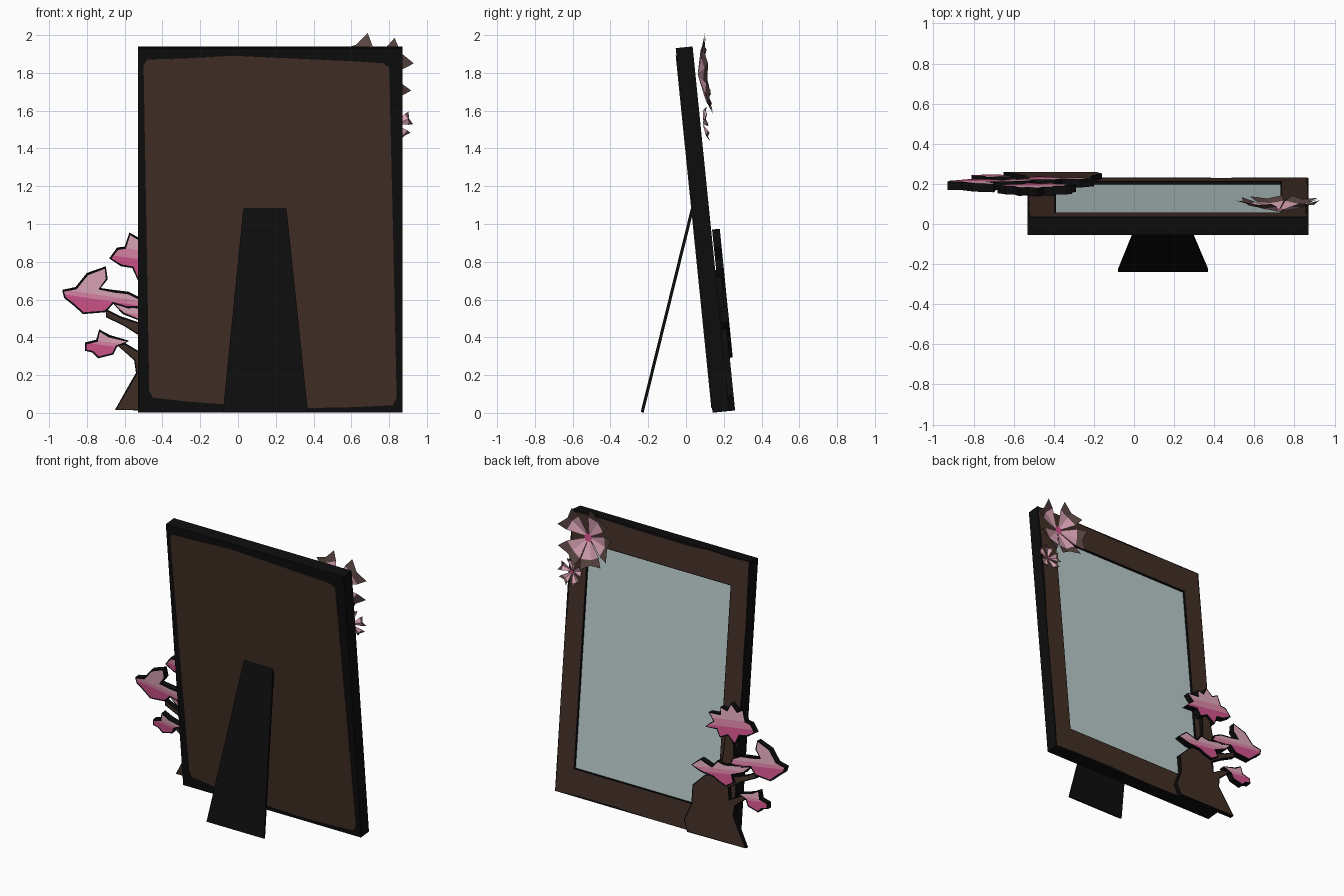
import bpy, bmesh, math, random
from mathutils import Matrix, Vector

if "Cube" in bpy.data.objects:
    bpy.data.objects.remove(bpy.data.objects["Cube"])

random.seed(4)

def colour(name, r, g, b):
    m = bpy.data.materials.new(name)
    m.diffuse_color = (r, g, b, 1)
    m.use_nodes = True
    m.node_tree.nodes["Principled BSDF"].inputs["Base Color"].default_value = m.diffuse_color
    return m

BLACK = colour("black", 0.004, 0.004, 0.004)
BROWN = colour("dark_brown", 0.054, 0.028, 0.019)
GLASS = colour("mirror_grey", 0.50, 0.60, 0.60)
LIGHT = colour("light_pink", 0.76, 0.40, 0.50)
MID = colour("rose_pink", 0.74, 0.25, 0.40)
DEEP = colour("deep_pink", 0.66, 0.09, 0.27)
TIP = colour("mauve_brown", 0.10, 0.06, 0.055)

# Leaning board space: x across, z up the board, y out of the mirror side
LEAN = Matrix.Translation((0, 0.23, 0.01)) @ Matrix.Rotation(0.1007, 4, 'X')

def finish(name, bm, mats, matrix=LEAN):
    me = bpy.data.meshes.new(name)
    bm.to_mesh(me)
    bm.free()
    for m in mats:
        me.materials.append(m)
    ob = bpy.data.objects.new(name, me)
    ob.matrix_world = matrix
    bpy.context.collection.objects.link(ob)
    return ob

def relief(name, pts, d0, d1, mats, border=0, cuts=(), matrix=LEAN):
    """Extruded outline; with a border, the caps are inset and coloured by height bands."""
    bm = bmesh.new()
    face = bm.faces.new([bm.verts.new((x, d0, z)) for x, z in pts])
    ext = bmesh.ops.extrude_face_region(bm, geom=[face], use_keep_orig=True)
    vs = [g for g in ext["geom"] if isinstance(g, bmesh.types.BMVert)]
    bmesh.ops.translate(bm, verts=vs, vec=(0, d1 - d0, 0))
    bmesh.ops.recalc_face_normals(bm, faces=bm.faces)
    if border:
        bm.normal_update()
        caps = [f for f in bm.faces if len(f.verts) == len(pts)]
        bmesh.ops.inset_individual(bm, faces=caps, thickness=border, use_even_offset=False)
        for f in caps:
            f.material_index = 1
        bmesh.ops.triangulate(bm, faces=bm.faces[:])
        slope = Vector((0.15, 0, 1)).normalized()
        mx = sum(p[0] for p in pts) / len(pts)
        for i, c in enumerate(cuts):
            co = Vector((mx, 0, c))
            bmesh.ops.bisect_plane(bm, geom=bm.verts[:] + bm.edges[:] + bm.faces[:],
                                   plane_co=co, plane_no=slope)
            for f in bm.faces:
                if f.material_index and (f.calc_center_median() - co).dot(slope) < 0:
                    f.material_index = i + 2
    return finish(name, bm, mats, matrix)

def rect(x0, x1, z0, z1):
    return [(x0, z0), (x1, z0), (x1, z1), (x0, z1)]

# Frame body and raised rails around the mirror
X0, X1, TOP = -0.53, 0.87, 1.94
MX0, MX1, MZ0, MZ1 = -0.39, 0.73, 0.19, 1.74
relief("frame_body", rect(X0, X1, 0, TOP), -0.09, -0.016, [BLACK])
relief("rail_bottom", rect(X0, X1, 0, MZ0), -0.016, 0, [BLACK])
relief("rail_top", rect(X0, X1, MZ1, TOP), -0.016, 0, [BLACK])
relief("rail_left", rect(X0, MX0, MZ0, MZ1), -0.016, 0, [BLACK])
relief("rail_right", rect(MX1, X1, MZ0, MZ1), -0.016, 0, [BLACK])
relief("mirror_glass", rect(MX0, MX1, MZ0, MZ1), -0.016, -0.013, [GLASS])

# Brown painted front of the frame, with an uneven outer edge
def loop(x0, x1, z0, z1, n, wobble):
    c = rect(x0, x1, z0, z1)
    out = []
    for i in range(4):
        a, b = Vector(c[i]), Vector(c[(i + 1) % 4])
        inward = Vector((-(b - a).y, (b - a).x)).normalized()
        for k in range(n):
            out.append(a.lerp(b, k / n) + inward * random.uniform(0, wobble))
    return out

bm = bmesh.new()
rings = [[bm.verts.new((p.x, 0.002, p.y)) for p in r] for r in
         (loop(X0 + 0.002, X1 - 0.002, 0.002, TOP - 0.004, 9, 0.014),
          loop(MX0 - 0.006, MX1 + 0.006, MZ0 - 0.006, MZ1 + 0.006, 9, 0))]
for i in range(36):
    j = (i + 1) % 36
    bm.faces.new((rings[0][j], rings[0][i], rings[1][i], rings[1][j]))
finish("frame_front_paint", bm, [BROWN])

# Brown panel on the back
relief("back_panel", [(-0.45, 0.08), (-0.27, 0.06), (-0.08, 0.045), (0.37, 0.025), (0.62, 0.03),
                      (0.82, 0.04), (0.84, 0.08), (0.82, 1.0), (0.80, 1.84), (0.77, 1.86),
                      (0.63, 1.87), (0.3, 1.885), (-0.03, 1.90), (-0.3, 1.885), (-0.48, 1.88),
                      (-0.50, 1.85), (-0.485, 1.0), (-0.47, 0.12)], -0.094, -0.09, [BROWN])

# Easel leg
relief("easel_leg", [(-0.08, 0), (0.37, 0), (0.255, 1.128), (0.03, 1.128)], -0.008, 0.008, [BLACK],
       matrix=Matrix.Translation((0, -0.232, 0.003)) @ Matrix.Rotation(-0.2418, 4, 'X'))

# Tree trunk with branches
relief("tree_trunk", [(-0.65, 0.005), (-0.58, 0.13), (-0.54, 0.20), (-0.55, 0.27), (-0.64, 0.35),
                      (-0.60, 0.36), (-0.50, 0.30), (-0.49, 0.38), (-0.60, 0.45), (-0.70, 0.50),
                      (-0.70, 0.54), (-0.62, 0.50), (-0.50, 0.46), (-0.52, 0.60), (-0.50, 0.75),
                      (-0.44, 0.75), (-0.43, 0.60), (-0.41, 0.47), (-0.30, 0.42), (-0.21, 0.33),
                      (-0.21, 0.20), (-0.16, 0.08), (-0.19, 0.0)],
       0, 0.03, [BLACK, BROWN], border=0.008)

# Cut-out magnolia blossoms beside the trunk: outline and colour band heights
BLOSSOMS = {
    "blossom_top": ([(-0.68, 0.81), (-0.64, 0.865), (-0.60, 0.87), (-0.575, 0.945), (-0.53, 0.92),
                     (-0.48, 0.965), (-0.45, 0.91), (-0.40, 0.92), (-0.40, 0.87), (-0.31, 0.86),
                     (-0.35, 0.81), (-0.29, 0.755), (-0.38, 0.76), (-0.41, 0.71), (-0.47, 0.74),
                     (-0.53, 0.695), (-0.56, 0.76), (-0.62, 0.77)], (0.85, 0.80)),
    "blossom_large": ([(-0.93, 0.64), (-0.86, 0.655), (-0.80, 0.73), (-0.70, 0.765), (-0.69, 0.70),
                       (-0.73, 0.65), (-0.66, 0.64), (-0.58, 0.63), (-0.52, 0.60), (-0.50, 0.555),
                       (-0.58, 0.545), (-0.66, 0.57), (-0.70, 0.525), (-0.82, 0.515),
                       (-0.87, 0.56), (-0.92, 0.60)], (0.615, 0.59)),
    "blossom_middle": ([(-0.20, 0.47), (-0.27, 0.53), (-0.36, 0.50), (-0.40, 0.55), (-0.46, 0.54),
                        (-0.56, 0.56), (-0.66, 0.57), (-0.61, 0.515), (-0.52, 0.48), (-0.54, 0.43),
                        (-0.48, 0.39), (-0.42, 0.41), (-0.38, 0.43), (-0.28, 0.44)], (0.50, 0.47)),
    "blossom_low": ([(-0.81, 0.36), (-0.75, 0.375), (-0.735, 0.43), (-0.68, 0.40), (-0.58, 0.37),
                     (-0.64, 0.34), (-0.66, 0.30), (-0.74, 0.28), (-0.77, 0.31), (-0.81, 0.32)],
                    (0.37, 0.35)),
}
for name, (pts, cuts) in BLOSSOMS.items():
    relief(name, pts, 0.005, 0.046, [BLACK, LIGHT, MID, DEEP], border=0.010, cuts=cuts)

# Open five-petal flowers in the upper corner
def open_flower(name, cx, cz, radius, width, rise, split, angles):
    bm = bmesh.new()
    for a in angles:
        a = math.radians(a)
        u, v = Vector((math.cos(a), 0, math.sin(a))), Vector((-math.sin(a), 0, math.cos(a)))
        def at(r, w, d):
            return bm.verts.new(Vector((cx, d, cz)) + u * r * radius + v * w * width)
        dm = 0.012 + rise * split
        hub = at(0, 0, 0.012)
        m0, m1, mr = at(split, -0.85, dm), at(split, 0.85, dm), at(split + 0.08, 0, dm - 0.012)
        t0, t1, tr = at(1, -1, 0.012 + rise), at(1, 1, 0.012 + rise), at(0.9, 0, rise)
        for fv, mi in (((hub, mr, m0), 0), ((hub, m1, mr), 0),
                       ((m0, mr, tr, t0), 1), ((mr, m1, t1, tr), 1)):
            bm.faces.new(fv).material_index = mi
    # deep pink centre
    ring = [bm.verts.new((cx + 0.16 * radius * math.cos(k * math.pi / 3), 0.024,
                          cz + 0.16 * radius * math.sin(k * math.pi / 3))) for k in range(6)]
    bm.faces.new(ring[::-1]).material_index = 2
    finish(name, bm, [LIGHT, TIP, DEEP])

open_flower("corner_flower_large", 0.72, 1.79, 0.20, 0.085, 0.06, 0.66, (37, 122, 190, 252, 312))
open_flower("corner_flower_small", 0.83, 1.525, 0.09, 0.036, 0.03, 0.75, (20, 92, 164, 236, 308))
